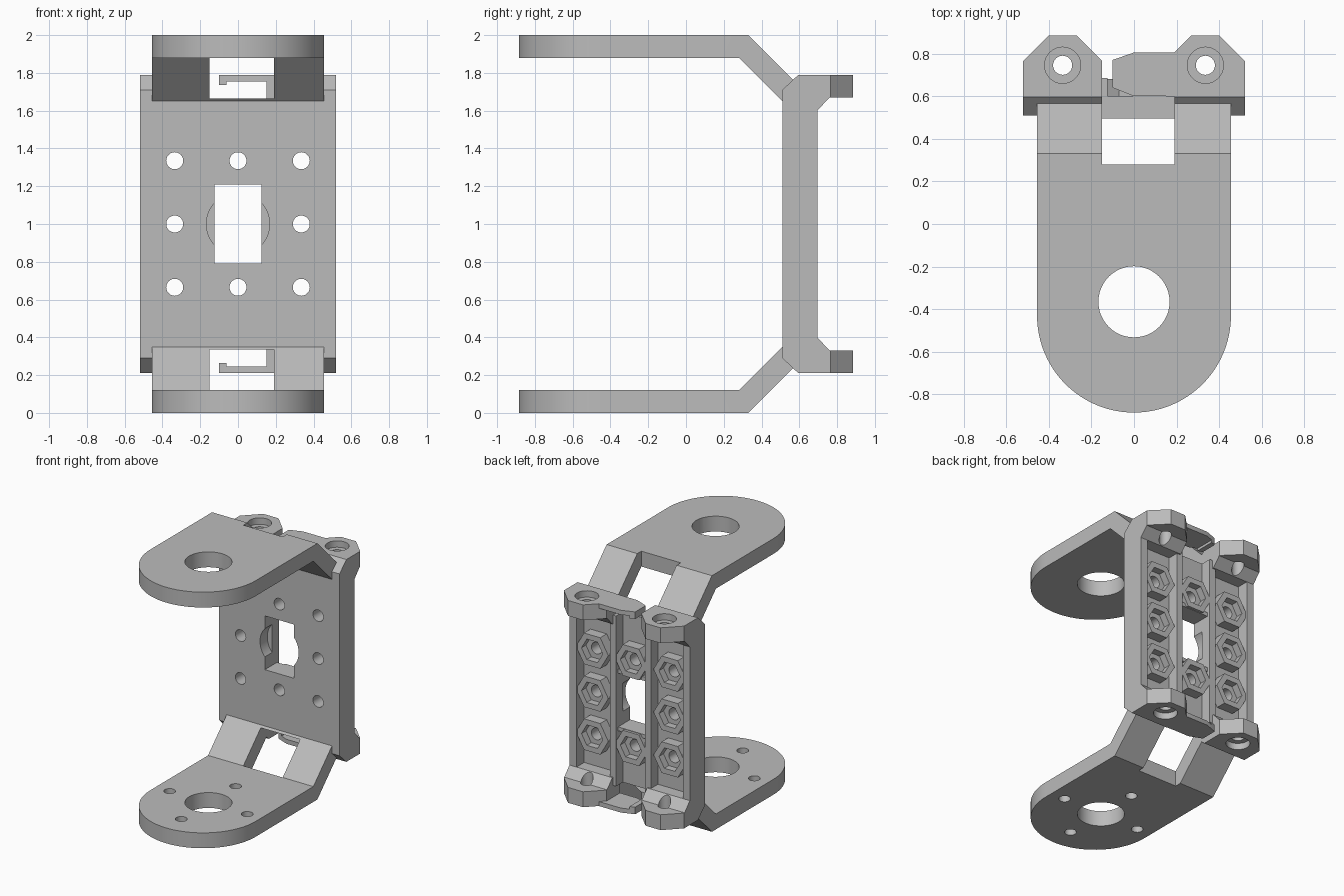
import bpy, bmesh, math
from mathutils import Matrix, Vector

cube = bpy.data.objects.get("Cube")
if cube:
    bpy.data.objects.remove(cube)

grey = bpy.data.materials.new("matte_grey")
grey.use_nodes = True
colour = (0.5, 0.5, 0.5, 1)
grey.diffuse_color = colour
grey.node_tree.nodes["Principled BSDF"].inputs["Base Color"].default_value = colour

PLACE = {"x": lambda a, b, t: (t, a, b),
         "y": lambda a, b, t: (a, t, b),
         "z": lambda a, b, t: (a, b, t)}


def prism(name, axis, outline, lo, hi):
    """Extrude a 2D outline along one axis."""
    bm = bmesh.new()
    face = bm.faces.new([bm.verts.new(PLACE[axis](a, b, lo)) for a, b in outline])
    new = bmesh.ops.extrude_face_region(bm, geom=[face])["geom"]
    shift = Vector(PLACE[axis](0, 0, hi - lo))
    bmesh.ops.translate(bm, vec=shift, verts=[v for v in new if isinstance(v, bmesh.types.BMVert)])
    bmesh.ops.recalc_face_normals(bm, faces=bm.faces)
    mesh = bpy.data.meshes.new(name)
    bm.to_mesh(mesh)
    bm.free()
    mesh.materials.append(grey)
    obj = bpy.data.objects.new(name, mesh)
    bpy.context.collection.objects.link(obj)
    return obj


def rect(a0, a1, b0, b1):
    return [(a0, b0), (a1, b0), (a1, b1), (a0, b1)]


def ring(a, b, r, n=48):
    return [(a + r * math.cos(math.tau * i / n), b + r * math.sin(math.tau * i / n))
            for i in range(n)]


def carve(obj, *tools, op="DIFFERENCE"):
    """Apply boolean tools one by one, then discard them."""
    for tool in tools:
        tool.hide_render = True
        mod = obj.modifiers.new("carve", "BOOLEAN")
        mod.operation, mod.solver, mod.object = op, "EXACT", tool
        graph = bpy.context.evaluated_depsgraph_get()
        result = bpy.data.meshes.new_from_object(obj.evaluated_get(graph))
        obj.modifiers.clear()
        obj.data = result
        bpy.data.objects.remove(tool)


def flipped(obj, name):
    """Copy a part to the other end of the bracket, mirrored about z = 1."""
    copy = obj.copy()
    copy.data = obj.data.copy()
    copy.name = name
    copy.data.transform(Matrix.Translation((0, 0, 2)) @ Matrix.Diagonal((1, 1, -1, 1)))
    copy.data.flip_normals()
    bpy.context.collection.objects.link(copy)
    return copy


def slot():
    return prism("slot_cutter", "z", rect(-0.15, 0.19, 0.28, 0.598), 1.665, 2.1)


# Bent arms with a rounded end, pivot hole and slot through the bend
HALF, END_Y, PIVOT_Y, PITCH = 0.455, -0.43, -0.365, 0.335
upper_arm = prism("upper_arm", "x", [(-1, 2), (0.33, 2), (0.57, 1.76), (0.57, 1.65),
                                     (0.51, 1.65), (0.28, 1.88), (-1, 1.88)], -HALF, HALF)
arc = [(HALF * math.cos(a), END_Y - HALF * math.sin(a))
       for a in (math.pi * i / 48 for i in range(49))]
outline = [(HALF + 0.1, 0.7), (HALF + 0.1, END_Y)] + [(HALF, END_Y)] + arc[1:-1] + \
          [(-HALF, END_Y), (-HALF - 0.1, END_Y), (-HALF - 0.1, 0.7)]
carve(upper_arm, prism("round_end", "z", outline, 1.5, 2.1), op="INTERSECT")
carve(upper_arm, slot(), prism("pivot", "z", ring(0, PIVOT_Y, 0.167), 1.5, 2.1))
lower_arm = flipped(upper_arm, "lower_arm")
for dx, dy in ((1, 0), (-1, 0), (0, 1), (0, -1)):
    carve(lower_arm, prism("arm_screw", "z", ring(dx * PITCH, PIVOT_Y + dy * PITCH, 0.042, 24),
                           -0.1, 0.2))

# Back panel with screw holes and the central opening
panel = prism("back_panel", "x", [(0.51, 0.35), (0.53, 0.335), (0.6, 0.335), (0.6, 1.665),
                                  (0.53, 1.665), (0.51, 1.65)], -0.52, 0.52)
screws = [(x * PITCH, 1 + z * PITCH) for x in (-1, 0, 1) for z in (-1, 0, 1) if x or z]
for x, z in screws:
    carve(panel, prism("hole", "y", ring(x, z, 0.045, 24), 0.4, 0.7))
carve(panel, prism("round_opening", "y", ring(0, 1, 0.167), 0.4, 0.7))
# the opening is rectangular above and below the round part
carve(panel, prism("window", "y", rect(-0.125, 0.125, 0.79, 1.21), 0.4, 0.7))

# Side walls, inner ribs and window cross bars on the back
for side, s in (("left", 1), ("right", -1)):
    prism(side + "_wall", "x", rect(0.51, 0.695, 0.33, 1.67), *sorted((s * 0.46, s * 0.52)))
    prism(side + "_rib", "x", rect(0.6, 0.685, 0.335, 1.665), *sorted((s * 0.125, s * 0.178)))
window_bar = prism("upper_window_bar", "z", rect(-0.13, 0.13, 0.6, 0.66), 1.21, 1.24)
flipped(window_bar, "lower_window_bar")

# Hexagonal nut pockets
for i, (x, z) in enumerate(screws):
    boss = prism(f"nut_pocket_{i}", "y", ring(x, z, 0.14, 6), 0.595, 0.68)
    carve(boss, prism("nut", "y", ring(x, z, 0.092, 6), 0.625, 0.8),
          prism("hole", "y", ring(x, z, 0.045, 24), 0.4, 0.8))

# Corner ears with counterbored screw holes
for side, s in (("left", 1), ("right", -1)):
    ear = prism(f"upper_{side}_ear", "x",
                [(0.51, 1.6), (0.51, 1.71), (0.595, 1.79), (0.95, 1.79), (0.95, 1.67),
                 (0.76, 1.67), (0.695, 1.6)], *sorted((s * 0.1, s * 0.6)))
    plan = [(0.15, 0.4), (0.52, 0.4), (0.52, 0.765), (0.4, 0.885), (0.27, 0.885), (0.15, 0.765)]
    carve(ear, prism("plan", "z", [(s * x, y) for x, y in plan], 1.5, 1.9), op="INTERSECT")
    carve(ear, prism("screw", "z", ring(s * PITCH, 0.745, 0.045, 24), 1.5, 1.9),
          prism("counterbore", "z", ring(s * PITCH, 0.745, 0.085, 32), 1.74, 1.9))
    if s > 0:
        carve(ear, slot())
    flipped(ear, f"lower_{side}_ear")

# Cable clip tongue with a hooked lip
clip = prism("upper_clip", "z", [(-0.1, 0.64), (0, 0.6), (0.19, 0.6), (0.19, 0.805),
                                 (0, 0.805), (-0.1, 0.77)], 1.755, 1.79)
lip = prism("upper_clip_lip", "z", [(-0.1, 0.64), (-0.06, 0.625), (-0.06, 0.784),
                                    (-0.1, 0.77)], 1.735, 1.76)
flipped(clip, "lower_clip")
flipped(lip, "lower_clip_lip")

# Smooth the round surfaces, keep the edges crisp
bpy.ops.object.select_all(action="DESELECT")
for obj in bpy.context.collection.objects:
    if obj.type == "MESH" and grey.name in obj.data.materials:
        obj.select_set(True)
        bpy.context.view_layer.objects.active = obj
bpy.ops.object.shade_smooth_by_angle(angle=math.radians(30))
